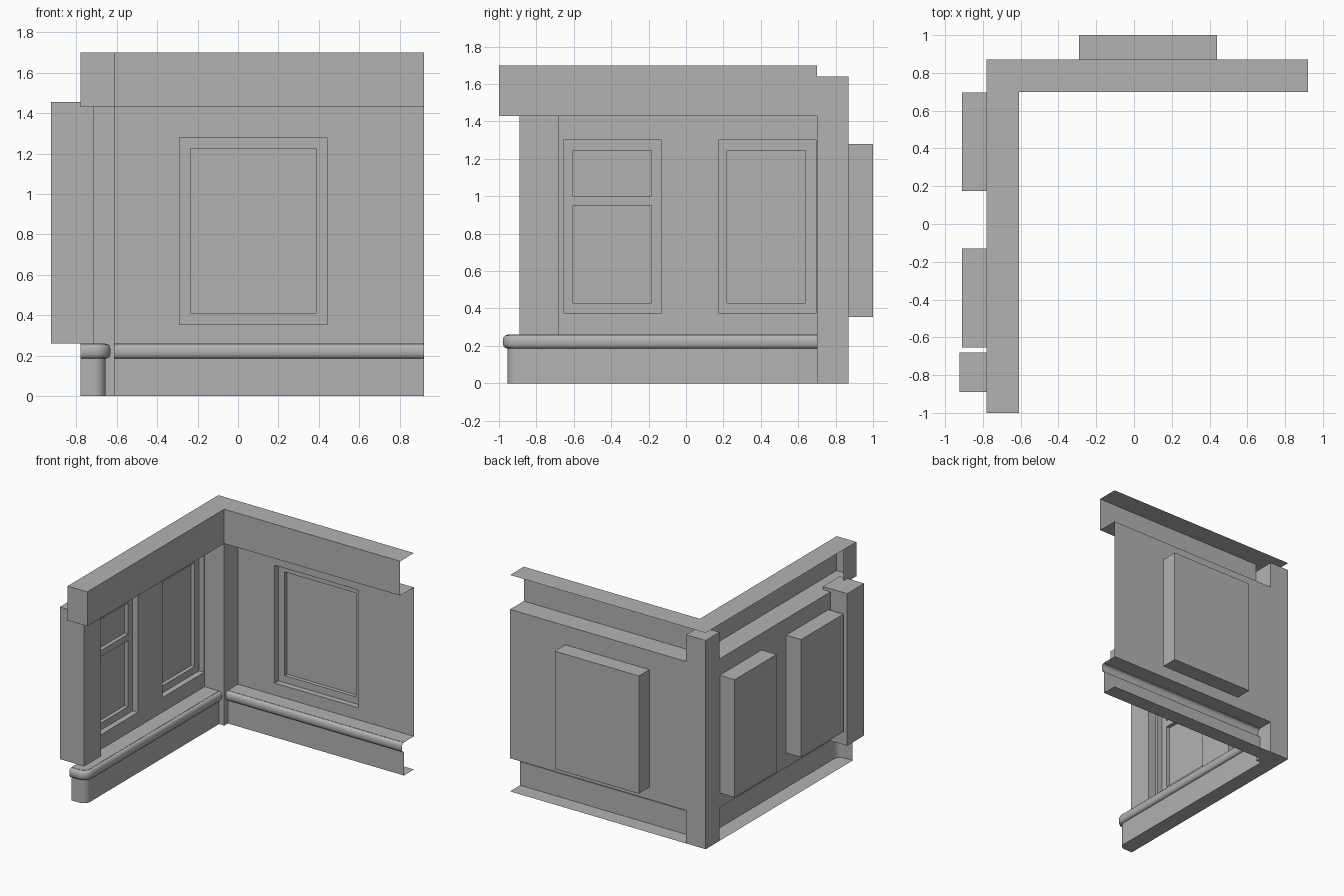
import bpy, bmesh, math

if "Cube" in bpy.data.objects:
    bpy.data.objects.remove(bpy.data.objects["Cube"], do_unlink=True)

plaster = bpy.data.materials.new("plain_grey")
plaster.use_nodes = True
grey = (0.45, 0.45, 0.45, 1)
plaster.diffuse_color = grey
plaster.node_tree.nodes["Principled BSDF"].inputs["Base Color"].default_value = grey

# Shared planes: outer and inner faces of the two walls, and the main heights
OUT_X, IN_X, END_X = -0.78, -0.61, 0.92
OUT_Y, IN_Y, END_Y = 0.87, 0.70, -1.0
BASE_Z, BAND_Z, TOP_Z = 0.26, 1.43, 1.70


def make(name, faces, smooth=False):
    """Build an object from a list of polygons, welding shared corners."""
    bm = bmesh.new()
    for f in faces:
        bm.faces.new([bm.verts.new(p) for p in f])
    bmesh.ops.remove_doubles(bm, verts=bm.verts, dist=0.0005)
    bmesh.ops.recalc_face_normals(bm, faces=bm.faces)
    mesh = bpy.data.meshes.new(name)
    bm.to_mesh(mesh)
    bm.free()
    mesh.materials.append(plaster)
    ob = bpy.data.objects.new(name, mesh)
    bpy.context.collection.objects.link(ob)
    if smooth:
        bpy.ops.object.select_all(action="DESELECT")
        ob.select_set(True)
        bpy.context.view_layer.objects.active = ob
        bpy.ops.object.shade_smooth_by_angle(angle=math.radians(40))
    return ob


def box(name, x0, x1, y0, y1, z0, z1):
    lo = [(x0, y0), (x1, y0), (x1, y1), (x0, y1)]
    faces = [[(x, y, z) for x, y in lo] for z in (z0, z1)]
    for (a, b) in zip(lo, lo[1:] + lo[:1]):
        faces.append([(*a, z0), (*b, z0), (*b, z1), (*a, z1)])
    return make(name, faces)


def rect(r, d):
    u0, u1, z0, z1 = r
    return [(u0, z0, d), (u1, z0, d), (u1, z1, d), (u0, z1, d)]


def sides(r, d0, d1):
    a, b = rect(r, d0), rect(r, d1)
    return [[a[i], a[(i + 1) % 4], b[(i + 1) % 4], b[i]] for i in range(4)]


def sheet(r, holes, d):
    """Flat sheet at depth d, with rectangular holes left out."""
    us = sorted({v for q in [r] + holes for v in q[:2]})
    zs = sorted({v for q in [r] + holes for v in q[2:]})
    faces = []
    for u0, u1 in zip(us, us[1:]):
        for z0, z1 in zip(zs, zs[1:]):
            u, z = (u0 + u1) / 2, (z0 + z1) / 2
            if not any(h[0] < u < h[1] and h[2] < z < h[3] for h in holes):
                faces.append(rect((u0, u1, z0, z1), d))
    return faces


def wall(name, place, extent, windows):
    """Wall sheet plus its recessed window boxes; place maps (u, z, depth)."""
    def put(faces):
        return [[place(*p) for p in f] for f in faces]
    make(name, put(sheet(extent, [w[0] for w in windows], 0)))
    frame_d, pane_d, box_d = 0.045, 0.075, 0.13
    for i, (opening, panes) in enumerate(windows):
        n = f"{name}_window_{i + 1}"
        make(n + "_box", put(sides(opening, 0, box_d) + [rect(opening, box_d)]))
        inner = sheet(opening, panes, frame_d)
        for p in panes:
            inner += sides(p, frame_d, pane_d) + [rect(p, pane_d)]
        make(n + "_frame", put(inner))


# Walls with recessed windows
wall("back_wall", lambda u, z, d: (u, OUT_Y + d, z), (IN_X, END_X, BASE_Z, BAND_Z),
     [((-0.29, 0.44, 0.355, 1.28), [(-0.235, 0.385, 0.41, 1.225)])])
wall("side_wall", lambda u, z, d: (OUT_X - d, u, z), (-0.89, IN_Y, BASE_Z, BAND_Z),
     [((-0.655, -0.13, 0.375, 1.30),
       [(-0.605, -0.185, 0.43, 0.95), (-0.605, -0.185, 1.0, 1.245)]),
      ((0.175, 0.695, 0.375, 1.30), [(0.22, 0.64, 0.43, 1.245)])])

# Posts at the corner and at the free end of the side wall
box("corner_post", OUT_X, IN_X, IN_Y, OUT_Y, 0, 1.64)
box("end_post", -0.925, -0.715, -0.89, -0.68, BASE_Z, 1.455)

# Top band: open-backed L-shaped channel
outline = [(OUT_X, END_Y), (IN_X, END_Y), (IN_X, IN_Y), (END_X, IN_Y),
           (END_X, OUT_Y), (OUT_X, OUT_Y)]


def upright(a, b):
    return [(*a, BAND_Z), (*b, BAND_Z), (*b, TOP_Z), (*a, TOP_Z)]


band = [[(x, y, z) for x, y in outline] for z in (BAND_Z, TOP_Z)]
band += [upright(a, b) for a, b in zip(outline[:3], outline[1:4])]
band.append(upright((OUT_X, END_Y), (OUT_X, -0.84)))
make("top_band", band)

# Baseboard profile: (bulge beyond the board face, height)
mid, rad, bulge = 0.222, 0.036, 0.025
profile = [(0, 0), (0, mid - rad)]
for i in range(9):
    t = math.pi * (i / 8 - 0.5)
    profile.append((bulge * math.cos(t) ** 0.7 if 0 < i < 8 else 0,
                    mid + rad * math.sin(t)))
profile.append((0, BASE_Z))


def baseboard(name, path, closing):
    """Sweep the profile along path points (x, y, normal x, normal y), cap both ends in z."""
    def ring(b, z):
        return [(x + nx * b, y + ny * b, z) for x, y, nx, ny in path]
    faces = []
    rings = [ring(b, z) for b, z in profile]
    for lo, hi in zip(rings, rings[1:]):
        for i in range(len(path) - 1):
            faces.append([lo[i], lo[i + 1], hi[i + 1], hi[i]])
    for r in (rings[0], rings[-1]):
        faces.append(r + [(x, y, r[0][2]) for x, y in closing])
    make(name, faces, smooth=True)


face_x, face_y, front_y, r = -0.655, 0.745, -0.955, 0.055
side_path = [(face_x, IN_Y, 1, 0)]
for i in range(9):
    t = -math.pi / 2 * i / 8
    c, s = math.cos(t), math.sin(t)
    side_path.append((face_x - r + r * c, front_y + r + r * s, c, s))
side_path.append((OUT_X, front_y, 0, -1))
baseboard("side_baseboard", side_path, [(OUT_X, IN_Y)])
baseboard("back_baseboard", [(IN_X, face_y, 0, -1), (END_X, face_y, 0, -1)],
          [(END_X, OUT_Y), (IN_X, OUT_Y)])
